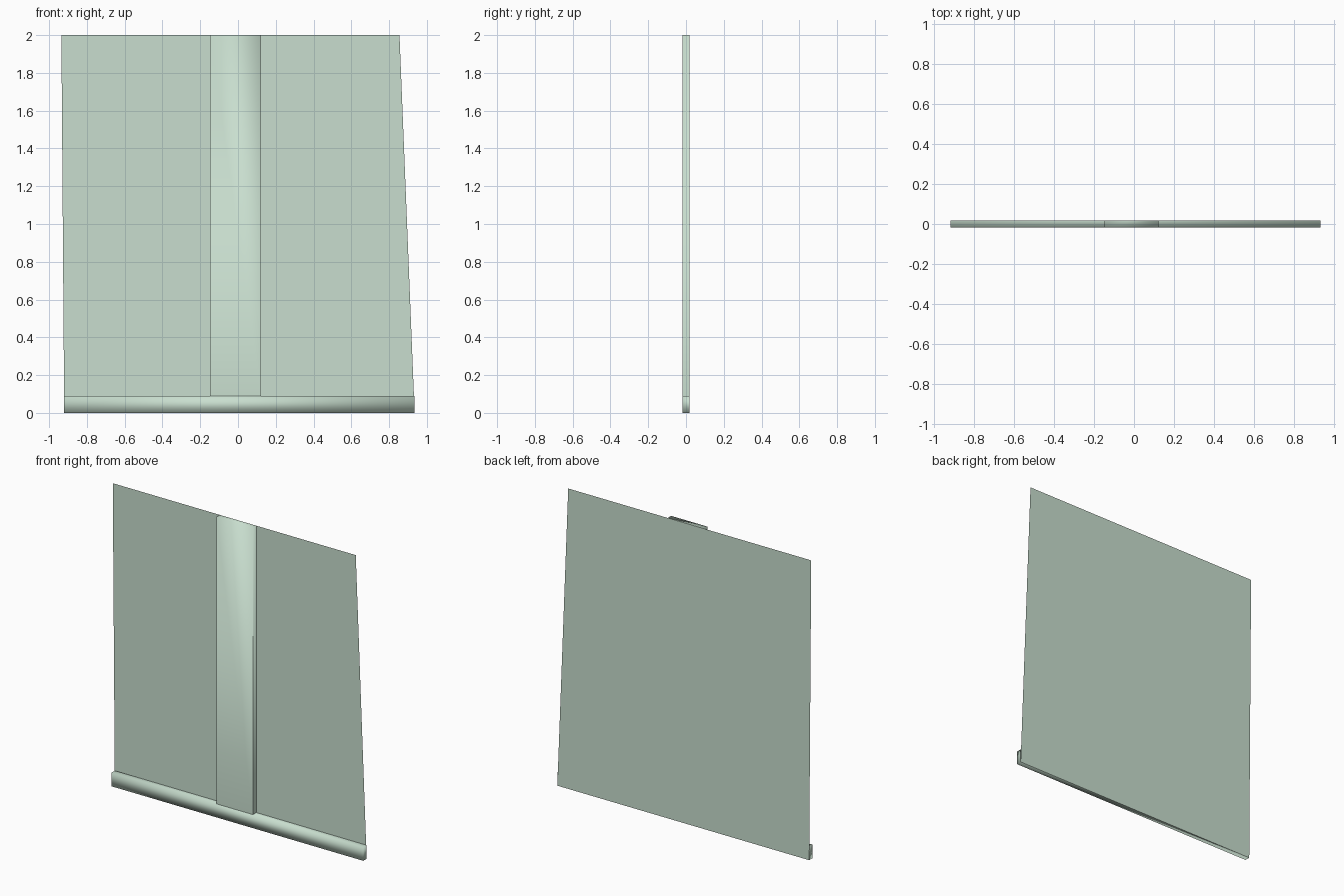
import bpy, bmesh

if "Cube" in bpy.data.objects:
    bpy.data.objects.remove(bpy.data.objects["Cube"])

BACK, FRONT = 0.018, -0.018

mat = bpy.data.materials.new("pale_green")
mat.diffuse_color = (0.58, 0.73, 0.62, 1)
mat.use_nodes = True
mat.node_tree.nodes["Principled BSDF"].inputs["Base Color"].default_value = mat.diffuse_color


def make_object(name, bm):
    mesh = bpy.data.meshes.new(name)
    bm.to_mesh(mesh)
    bm.free()
    mesh.materials.append(mat)
    obj = bpy.data.objects.new(name, mesh)
    bpy.context.collection.objects.link(obj)
    return obj


def rail(name, x0, x1, z0, z1, sharp_rule):
    """Box open against the panel, softly shaded except where sharp_rule(edge centre, direction) holds."""
    bm = bmesh.new()
    bmesh.ops.create_cube(bm, size=1)
    for v in bm.verts:
        v.co.x = x1 if v.co.x > 0 else x0
        v.co.y = BACK if v.co.y > 0 else FRONT
        v.co.z = z1 if v.co.z > 0 else z0
    bm.normal_update()
    hidden = [f for f in bm.faces if f.normal.y > 0.9]
    bmesh.ops.delete(bm, geom=hidden, context='FACES_ONLY')
    for f in bm.faces:
        f.smooth = True
    for e in bm.edges:
        a, b = e.verts
        e.smooth = not sharp_rule((a.co + b.co) / 2, b.co - a.co)
    return make_object(name, bm)


# Tapered thin panel
bm = bmesh.new()
outline = [(-0.92, 0), (0.935, 0), (0.855, 2), (-0.935, 2)]
bm.faces.new([bm.verts.new((x, BACK, z)) for x, z in outline])
make_object("panel", bm)

# Upright centre batten: crisp along its length and foot, soft at the top
rail("centre_batten", -0.147, 0.122, 0.09, 2.0,
     lambda c, d: abs(d.z) > 0.1 or c.z < 0.1)

# Bottom rail, soft all round
rail("bottom_rail", -0.92, 0.935, 0.0, 0.09, lambda c, d: False)
